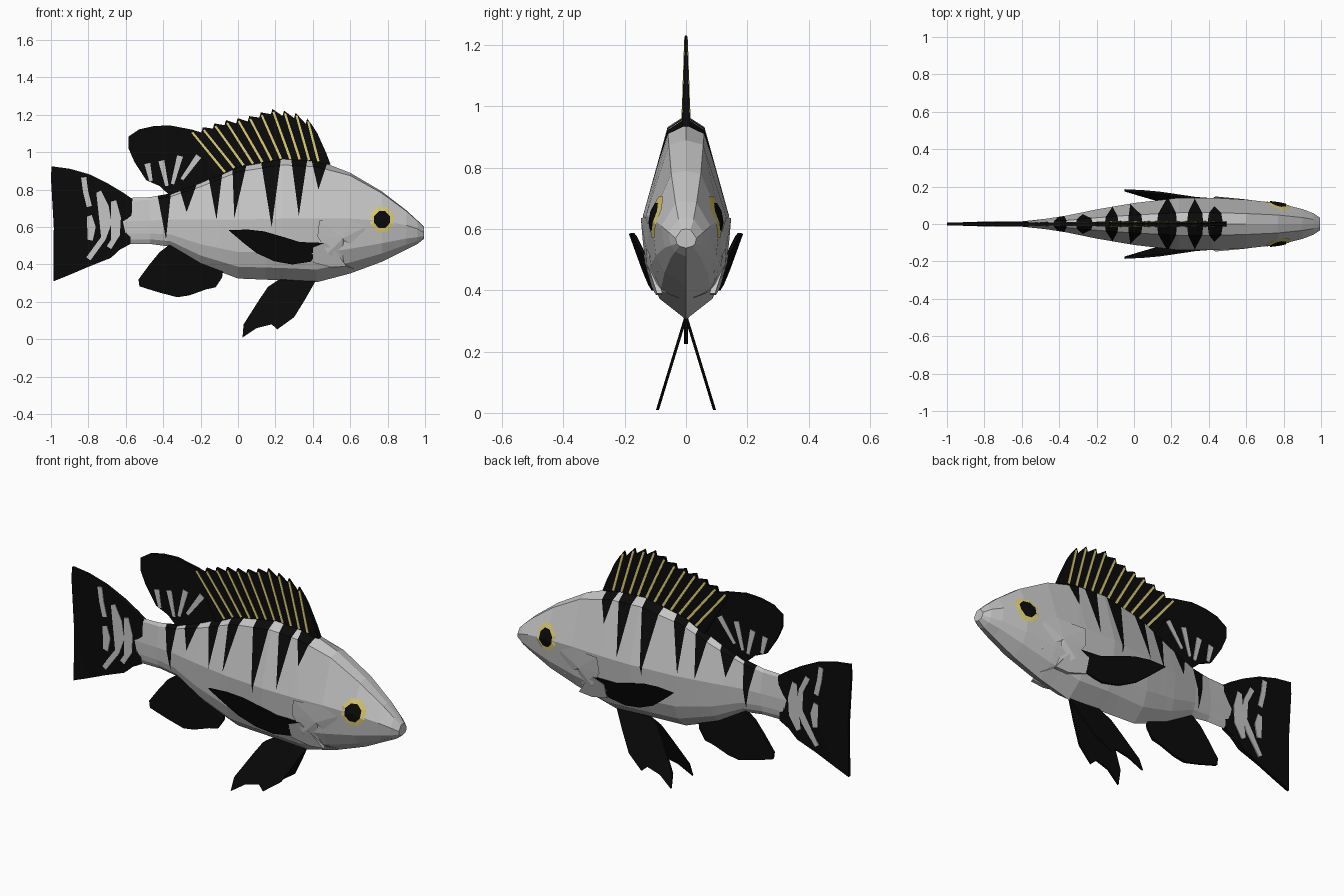
import bpy, bmesh
from mathutils import Vector

if "Cube" in bpy.data.objects:
    bpy.data.objects.remove(bpy.data.objects["Cube"])


def material(name, rgb):
    m = bpy.data.materials.new(name)
    m.diffuse_color = (*rgb, 1)
    m.use_nodes = True
    m.node_tree.nodes["Principled BSDF"].inputs["Base Color"].default_value = m.diffuse_color
    return m


GREY = material("silver_grey", (0.56, 0.56, 0.56))
BLACK = material("black", (0.003, 0.003, 0.003))
YELLOW = material("yellow", (0.72, 0.6, 0.16))


def finish(name, bm, *mats):
    bmesh.ops.recalc_face_normals(bm, faces=bm.faces)
    me = bpy.data.meshes.new(name)
    bm.to_mesh(me)
    bm.free()
    for m in mats:
        me.materials.append(m)
    ob = bpy.data.objects.new(name, me)
    bpy.context.collection.objects.link(ob)
    return ob


def plate(name, pts, mat, half, centre=lambda x, z: 0.0):
    """Thin slab with an outline in x-z, a half thickness and a y offset."""
    bm = bmesh.new()
    sides = [[bm.verts.new((x, centre(x, z) + s * half(x, z), z)) for x, z in pts] for s in (-1, 1)]
    bm.faces.new(sides[0])
    bm.faces.new(sides[1][::-1])
    for i in range(len(pts)):
        j = (i + 1) % len(pts)
        bm.faces.new((sides[0][i], sides[1][i], sides[1][j], sides[0][j]))
    bmesh.ops.triangulate(bm, faces=[f for f in bm.faces if len(f.verts) > 4])
    return finish(name, bm, mat)


def ribbon(path, w0, w1):
    """Outline of a tapering band along a path."""
    left, right = [], []
    for i, p in enumerate(path):
        a, b = Vector(path[max(i - 1, 0)]), Vector(path[min(i + 1, len(path) - 1)])
        d = (b - a).normalized()
        w = (w0 + (w1 - w0) * i / (len(path) - 1)) / 2
        left.append((p[0] - d.y * w, p[1] + d.x * w))
        right.append((p[0] + d.y * w, p[1] - d.x * w))
    return left + right[::-1]


def lerp_table(table, x):
    x = min(max(x, table[0][0]), table[-1][0])
    for a, b in zip(table, table[1:]):
        if x <= b[0]:
            t = (x - a[0]) / (b[0] - a[0])
            return [p + (q - p) * t for p, q in zip(a, b)]


# Body stations: x, top, widest height, bottom, half width
STATIONS = [
    (-.62, .755, .63, .51, .012), (-.47, .76, .635, .51, .028), (-.36, .78, .64, .495, .045),
    (-.2, .84, .64, .40, .078), (0, .93, .64, .325, .112), (.24, .972, .645, .315, .14),
    (.42, .96, .645, .305, .14), (.6, .89, .645, .352, .13), (.77, .79, .635, .415, .112),
    (.9, .69, .61, .48, .08), (.96, .635, .59, .51, .057), (.995, .6, .57, .538, .034)]


def section(x):
    """Half outline from back ridge to belly, as (y, z)."""
    x, top, mid, bot, w = lerp_table(STATIONS, x)
    drop = .12 if x < .5 else .06
    return [(0, top), (w * .43, top - drop * (top - mid)), (w, mid),
            (w * .88, mid + .55 * (bot - mid)), (w * .62, mid + .8 * (bot - mid)), (0, bot)]


def surface_y(x, z):
    s = section(x)
    for (y0, z0), (y1, z1) in zip(s, s[1:]):
        if z0 >= z >= z1:
            return y0 + (y1 - y0) * (z0 - z) / (z0 - z1)
    return 0


# Body loft
bm = bmesh.new()
rings = []
for st in STATIONS:
    s = section(st[0])
    loop = s + [(-y, z) for y, z in s[-2:0:-1]]
    rings.append([bm.verts.new((st[0], y, z)) for y, z in loop])
n = len(rings[0])
for a, b in zip(rings, rings[1:]):
    for i in range(n):
        bm.faces.new((a[i], b[i], b[(i + 1) % n], a[(i + 1) % n]))
bm.faces.new(rings[0])
bm.faces.new(rings[-1])

# Wedge stripes cut into the body: left, right, height at top, tip x, tip height
STRIPES = [(-.43, -.36, .77, -.385, .535), (-.32, -.22, .83, -.275, .68),
           (-.16, -.085, .88, -.115, .64), (-.03, .045, .93, -.02, .65),
           (.12, .23, .97, .18, .60), (.285, .37, .96, .325, .66), (.395, .48, .95, .43, .80)]
for x0, x1, zt, tx, tz in STRIPES:
    for xe in (x0, x1):
        bmesh.ops.bisect_plane(bm, geom=bm.verts[:] + bm.edges[:] + bm.faces[:], dist=1e-5,
                               plane_co=(tx, 0, tz), plane_no=(zt - tz, 0, tx - xe))
for f in bm.faces:
    c = f.calc_center_median()
    for x0, x1, zt, tx, tz in STRIPES:
        t = (c.z - tz) / (zt - tz)
        if t > 0 and tx + (x0 - tx) * t < c.x < tx + (x1 - tx) * t:
            f.material_index = 1
finish("body", bm, GREY, BLACK)


def skin_fan(name, side, centre, ring, mat, lift):
    """Patch lying on the body side; lift gives the gap at each point."""
    bm = bmesh.new()
    put = lambda x, z: bm.verts.new((x, side * (surface_y(x, z) + lift(x)), z))
    c = put(*centre)
    vs = [put(*p) for p in ring]
    for i in range(len(vs)):
        bm.faces.new((c, vs[i], vs[(i + 1) % len(vs)]))
    ob = finish(name, bm, mat)
    # face the patch outward
    if ob.data.polygons[0].normal.y * side < 0:
        ob.data.flip_normals()


# Eyes and gill covers
DIRS = [(1, .4), (.4, 1), (-.4, 1), (-1, .4), (-1, -.4), (-.4, -1), (.4, -1), (1, -.4)]
GILL = [(.435, .635), (.425, .55), (.48, .46), (.56, .40), (.62, .375), (.67, .46), (.68, .6), (.6, .64)]
for side, tag in ((-1, "right"), (1, "left")):
    for part, r, mat, gap in (("eye_ring", .062, YELLOW, .004), ("pupil", .042, BLACK, .008)):
        skin_fan(f"{part}_{tag}", side, (.77, .64),
                 [(.77 + r * a, .64 + r * 1.08 * b) for a, b in DIRS], mat, lambda x: gap)
    skin_fan(f"gill_cover_{tag}", side, (.56, .54), GILL, GREY,
             lambda x: .009 if x < .6 else .002)

# Spiny dorsal fin with saw-tooth edge and yellow spines
dorsal_half = lambda x, z: max(.004, .014 - .035 * (z - .93))
PROFILE = [(-.26, 1.12), (-.2, 1.13), (-.08, 1.17), (.05, 1.19), (.18, 1.232), (.3, 1.215), (.37, 1.18)]
tips = [(x, lerp_table(PROFILE, x)[1]) for x in (-.25 + .062 * i for i in range(11))]
edge = []
for x, z in tips:
    edge += [(x - .008, z - .028), (x, z)]
edge += [(.40, 1.14), (.425, 1.10), (.47, 1.0), (.495, .935)]
plate("spiny_dorsal_fin", edge + [(.24, .95), (0, .89), (-.12, .86)], BLACK, dorsal_half)
for i, (x, z) in enumerate(tips):
    bx = -.07 + .05 * i
    base = (bx, lerp_table(STATIONS, bx)[1] - .005)
    plate(f"dorsal_spine_{i + 1}", ribbon([(x + .005, z - .015), base], .011, .013), YELLOW,
          lambda x, z: dorsal_half(x, z) + .002)

# Soft dorsal fin with pale streaks
thin = lambda x, z: .007
over = lambda x, z: .0095
plate("soft_dorsal_fin", [
    (-.585, 1.085), (-.527, 1.123), (-.45, 1.14), (-.366, 1.144), (-.24, 1.12), (-.1, 1.03), (0, .9),
    (-.2, .82), (-.36, .765), (-.42, .82), (-.49, .85), (-.553, .947), (-.585, 1.02)], BLACK, thin)
for i, (p, q) in enumerate([((-.485, .94), (-.465, .845)), ((-.41, .955), (-.38, .82)),
                            ((-.31, .98), (-.35, .83)), ((-.21, .98), (-.30, .855))]):
    plate(f"soft_dorsal_streak_{i + 1}", ribbon([p, q], .032, .018), GREY, over)

# Tail fin with pale curved bands
plate("tail_fin", [
    (-.997, .925), (-.9, .912), (-.794, .882), (-.69, .83), (-.607, .78), (-.565, .75), (-.6, .7),
    (-.585, .64), (-.6, .57), (-.575, .51), (-.62, .49), (-.68, .435), (-.794, .39), (-.9, .345),
    (-.987, .31), (-.985, .6), (-1, .86)], BLACK, lambda x, z: .013 if x > -.7 else .008)
BANDS = [[(-.825, .866), (-.815, .79), (-.795, .71)],
         [(-.745, .79), (-.705, .71), (-.69, .62), (-.72, .54), (-.80, .43)],
         [(-.665, .74), (-.64, .65), (-.645, .56), (-.69, .49)],
         [(-.795, .66), (-.775, .6), (-.79, .53)]]
for i, path in enumerate(BANDS):
    plate(f"tail_band_{i + 1}", ribbon(path, .028, .028), GREY, lambda x, z: .0145)

# Anal fin
plate("anal_fin", [
    (-.36, .51), (-.42, .465), (-.473, .40), (-.532, .32), (-.527, .283), (-.42, .25), (-.324, .225),
    (-.265, .24), (-.245, .265), (-.26, .235), (-.17, .267), (-.15, .3), (-.12, .278), (-.085, .33),
    (-.08, .37), (-.2, .43)], BLACK, thin)

# Paired belly and side fins
PELVIC = [(.42, .32), (.36, .215), (.30, .118), (.21, .053), (.18, .08), (.10, .06), (.024, .01),
          (.03, .08), (.115, .214), (.16, .28), (.22, .32)]
PECTORAL = [(-.05, .583), (.05, .587), (.14, .577), (.25, .545), (.33, .52), (.468, .515), (.42, .46),
            (.39, .415), (.29, .40), (.195, .417), (.10, .46), (.03, .515)]
FIN_BASE = [(.40, .49), (.468, .517), (.53, .46), (.58, .39), (.50, .385), (.40, .41)]
for s, tag in ((-1, "right"), (1, "left")):
    plate(f"pelvic_fin_{tag}", PELVIC, BLACK, lambda x, z: .005, lambda x, z: s * .305 * (.315 - z))
    flare = lambda x, z: s * (.18 - .061 * (x + .05) + .289 * (z - .583))
    plate(f"pectoral_fin_{tag}", PECTORAL, BLACK, lambda x, z: .006, flare)
    plate(f"pectoral_base_{tag}", FIN_BASE, GREY, lambda x, z: .009, flare)
